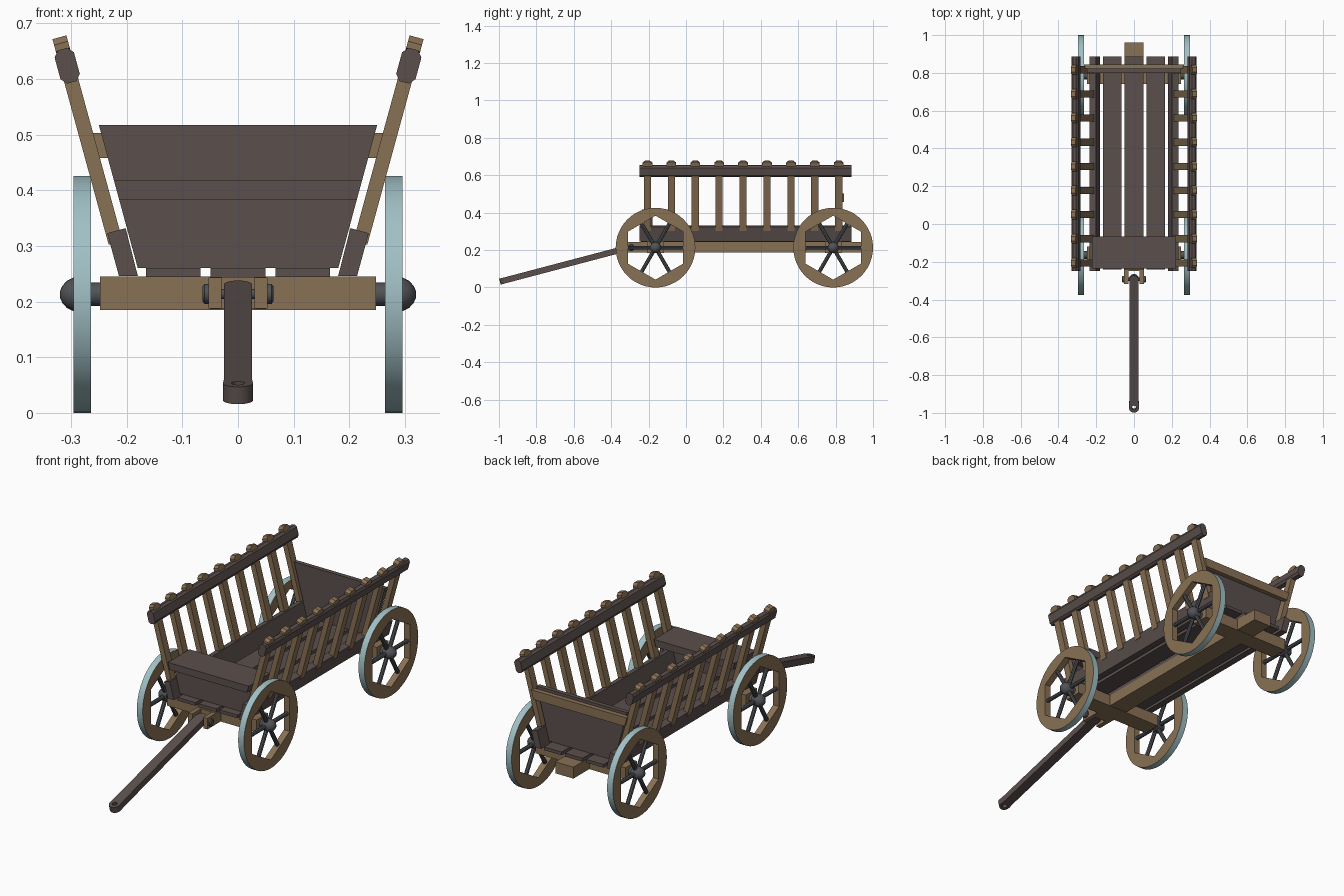
import bpy, bmesh, math
from mathutils import Matrix, Vector

if "Cube" in bpy.data.objects:
    bpy.data.objects.remove(bpy.data.objects["Cube"])

def material(name, rgb):
    m = bpy.data.materials.new(name)
    m.diffuse_color = (*rgb, 1)
    m.use_nodes = True
    m.node_tree.nodes["Principled BSDF"].inputs["Base Color"].default_value = m.diffuse_color
    return m

DARK = material("dark_wood", (0.105, 0.08, 0.074))
TAN = material("tan_wood", (0.25, 0.165, 0.09))
TYRE = material("tyre_metal", (0.36, 0.53, 0.56))
IRON = material("iron", (0.08, 0.085, 0.095))

def finish(name, bm, mats, smooth=False, matrix=None):
    bmesh.ops.recalc_face_normals(bm, faces=bm.faces)
    me = bpy.data.meshes.new(name)
    bm.to_mesh(me)
    bm.free()
    for m in mats:
        me.materials.append(m)
    ob = bpy.data.objects.new(name, me)
    bpy.context.collection.objects.link(ob)
    if matrix:
        ob.matrix_world = matrix
    if smooth:
        bpy.ops.object.select_all(action='DESELECT')
        ob.select_set(True)
        bpy.context.view_layer.objects.active = ob
        bpy.ops.object.shade_smooth_by_angle(angle=math.radians(35))
    return ob

def prism(name, pts, y0, y1, mat, matrix=None):
    """Extrude an (x, z) outline from y0 to y1."""
    bm = bmesh.new()
    f = bm.faces.new([bm.verts.new((x, y0, z)) for x, z in pts])
    new = bmesh.ops.extrude_face_region(bm, geom=[f])["geom"]
    bmesh.ops.translate(bm, vec=(0, y1 - y0, 0), verts=[v for v in new if isinstance(v, bmesh.types.BMVert)])
    return finish(name, bm, [mat], matrix=matrix)

def box(name, x, y, z, mat, matrix=None):
    return prism(name, [(x[0], z[0]), (x[1], z[0]), (x[1], z[1]), (x[0], z[1])], y[0], y[1], mat, matrix)

def lathe_x(name, profile, n, mat, matrix, smooth=True):
    """Revolve (x, radius) points around the x axis, capped at both ends."""
    bm = bmesh.new()
    rings = [[bm.verts.new((x, r * math.cos(2 * math.pi * i / n), r * math.sin(2 * math.pi * i / n)))
              for i in range(n)] for x, r in profile]
    for a, b in zip(rings, rings[1:]):
        for i in range(n):
            j = (i + 1) % n
            bm.faces.new((a[i], a[j], b[j], b[i]))
    bm.faces.new(rings[0])
    bm.faces.new(rings[-1])
    return finish(name, bm, [mat], smooth, matrix)

def wheel_rim(name, matrix, n=48, r=0.213, apothem=0.148, h=0.016):
    """Round outside with metal tyre, hexagonal opening inside."""
    bm = bmesh.new()
    rows = []
    for i in range(n):
        a = 2 * math.pi * i / n
        off = (a + math.pi / 6) % (math.pi / 3) - math.pi / 6
        ri = apothem / math.cos(off)
        rows.append([bm.verts.new((x, q * math.cos(a), q * math.sin(a)))
                     for x, q in ((-h, r), (h, r), (h, ri), (-h, ri))])
    for i in range(n):
        a, b = rows[i], rows[(i + 1) % n]
        for k in range(4):
            f = bm.faces.new((a[k], a[(k + 1) % 4], b[(k + 1) % 4], b[k]))
            f.material_index = 1 if k == 0 else 0
    return finish(name, bm, [TAN, TYRE], True, matrix)

# Chassis: centre beam, axles
box("centre_beam", (-0.05, 0.05), (-0.25, 0.96), (0.187, 0.244), TAN)
AXLES = {"front": -0.163, "rear": 0.787}
for end, y in AXLES.items():
    box(end + "_axle_beam", (-0.248, 0.248), (y - 0.045, y + 0.045), (0.185, 0.245), TAN)
    # Wheels with hubs and spokes
    for s, side in ((-1, "left"), (1, "right")):
        at = Matrix.Translation((0, y, 0.213)) @ Matrix.Rotation(0 if s > 0 else math.pi, 4, 'Z')
        tag = f"{end}_{side}_"
        lathe_x(tag + "axle_pin", [(0.24, 0.021), (0.27, 0.021)], 20, IRON, at)
        lathe_x(tag + "hub", [(0.264, 0.03), (0.296, 0.03), (0.308, 0.024), (0.316, 0.015), (0.32, 0.006)],
                20, IRON, at)
        centre = at @ Matrix.Translation((0.28, 0, 0))
        wheel_rim(tag + "rim", centre)
        for k in range(6):
            turn = Matrix.Rotation(k * math.pi / 3, 4, 'X') @ Matrix.Rotation(math.pi / 2, 4, 'Z')
            lathe_x(f"{tag}spoke_{k}", [(0.02, 0.01), (0.155, 0.01)], 8, IRON, centre @ turn)

# Floor planks
for i, x in enumerate((-0.116, 0, 0.116)):
    box(f"floor_plank_{i}", (x - 0.049, x + 0.049), (-0.24, 0.886), (0.244, 0.26), DARK)

# Leaning sides: lower board, slats, top rail
for s, side in ((-1, "left"), (1, "right")):
    prism(side + "_lower_board", [(s * 0.18, 0.246), (s * 0.214, 0.246), (s * 0.235, 0.323), (s * 0.202, 0.332)],
          -0.249, 0.886, DARK)
    lean = Matrix.Translation((s * 0.307, 0, 0.624)) @ Matrix.Rotation(s * math.radians(15.3), 4, 'Y')
    prism(side + "_top_rail", [(-0.009, -0.031), (0.009, -0.031), (0.018, -0.02), (0.018, 0.02), (0.009, 0.031),
                               (-0.009, 0.031), (-0.018, 0.02), (-0.018, -0.02)], -0.249, 0.886, DARK, lean)
    for k in range(9):
        y = -0.206 + k * 0.1278
        place = lean @ Matrix.Translation((0, y, 0)) @ Matrix.Rotation(math.pi / 2, 4, 'Z')
        # slat outline faces sideways, with a chamfered peg head above the rail
        prism(f"{side}_slat_{k}", [(-0.019, -0.33), (0.019, -0.33), (0.019, 0.025), (0.026, 0.03), (0.026, 0.042),
                                   (0.013, 0.053), (-0.013, 0.053), (-0.026, 0.042), (-0.026, 0.03),
                                   (-0.019, 0.025)], -0.013, 0.013, TAN, place)

# Tailboard with its cross rail, front board and seat
def trapezoid(z0, z1, extra=0.0):
    w0, w1 = (0.25 - 0.272 * (0.517 - z) + extra for z in (z0, z1))
    return [(-w0, z0), (w0, z0), (w1, z1), (-w1, z1)]

prism("tailboard", trapezoid(0.26, 0.517), 0.80, 0.822, DARK)
prism("tailboard_rail", trapezoid(0.458, 0.503, 0.018), 0.822, 0.845, TAN)
prism("front_board", trapezoid(0.26, 0.385), -0.2, -0.18, DARK)
prism("seat", trapezoid(0.383, 0.418), -0.235, -0.065, DARK)

# Drawbar bracket and bolt
for s, side in ((-1, "left"), (1, "right")):
    box(side + "_bracket_lug", sorted((s * 0.03, s * 0.053)), (-0.317, -0.2), (0.188, 0.243), TAN)
    lathe_x(side + "_bolt_head", [(s * 0.052, 0.018), (s * 0.06, 0.018), (s * 0.064, 0.013)], 12, IRON,
            Matrix.Translation((0, -0.293, 0.214)))
lathe_x("bracket_bolt", [(-0.054, 0.009), (0.054, 0.009)], 12, IRON, Matrix.Translation((0, -0.293, 0.214)))

# Drawbar: rounded plan outline with a hole at the tip
A, B = Vector((0, -0.293, 0.216)), Vector((0, -0.969, 0.038))
L = (A - B).length
def arc(cy, r, a0, a1, n):
    return [(r * math.cos(math.radians(a0 + (a1 - a0) * i / n)),
             cy + r * math.sin(math.radians(a0 + (a1 - a0) * i / n))) for i in range(n + 1)]

cu = bpy.data.curves.new("drawbar", 'CURVE')
cu.dimensions = '2D'
cu.fill_mode = 'BOTH'
cu.extrude = 0.016
outline = arc(0, 0.025, 0, 180, 10) + [(-0.025, -L + 0.03)] + arc(-L, 0.027, 180, 360, 14) + [(0.025, -L + 0.03)]
for pts in (outline, arc(-L, 0.012, 0, 330, 11)):
    sp = cu.splines.new('POLY')
    sp.points.add(len(pts) - 1)
    for p, (x, y) in zip(sp.points, pts):
        p.co = (x, y, 0, 1)
    sp.use_cyclic_u = True
cu.materials.append(DARK)
bar = bpy.data.objects.new("drawbar", cu)
bpy.context.collection.objects.link(bar)
bar.location = A
bar.rotation_euler.x = math.atan2(A.z - B.z, A.y - B.y)
bpy.ops.object.select_all(action='DESELECT')
bar.select_set(True)
bpy.context.view_layer.objects.active = bar
bpy.ops.object.convert(target='MESH')
